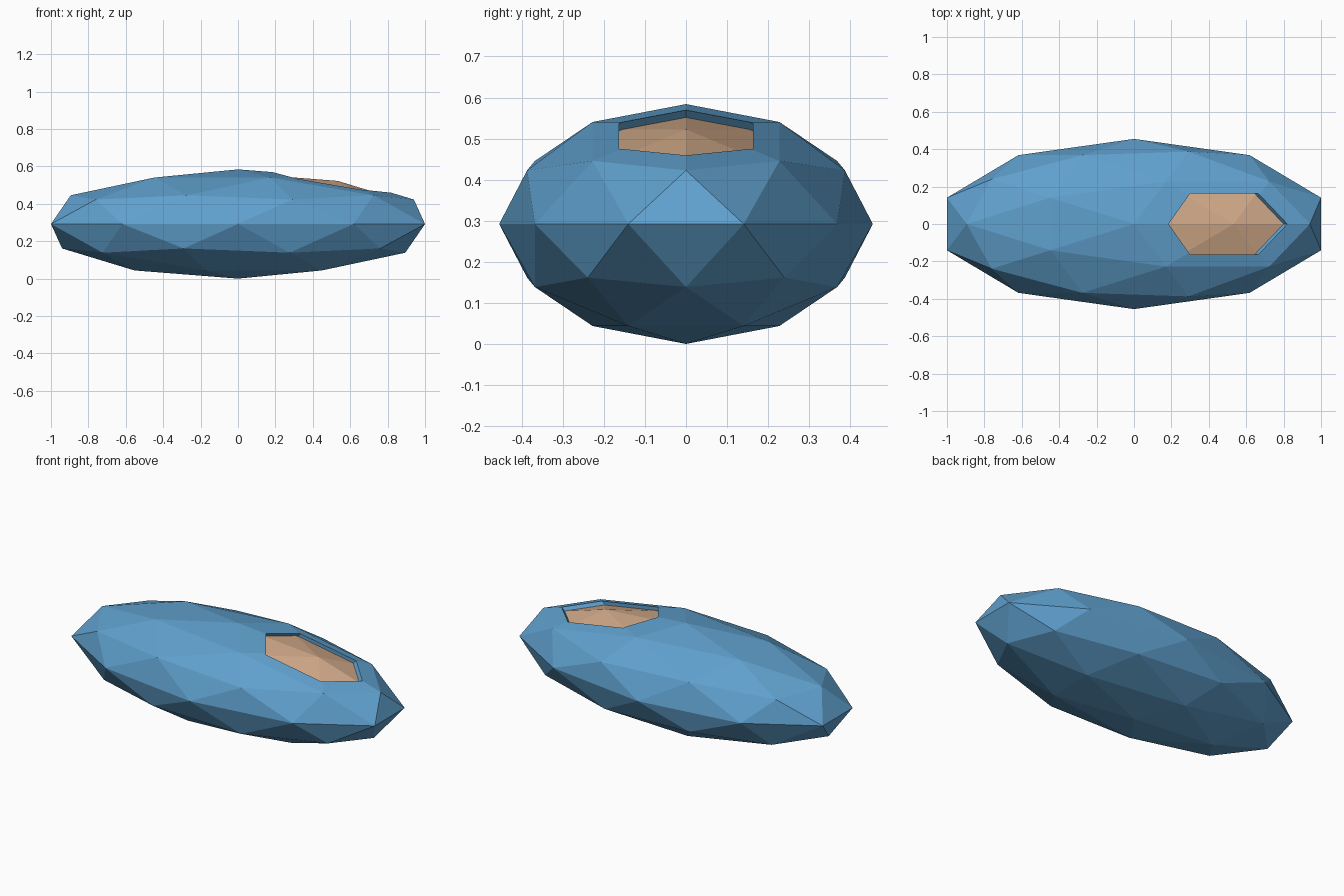
import bpy, bmesh
from mathutils import Vector

if "Cube" in bpy.data.objects:
    bpy.data.objects.remove(bpy.data.objects["Cube"])


def material(name, rgb):
    m = bpy.data.materials.new(name)
    m.diffuse_color = (*rgb, 1.0)
    m.use_nodes = True
    m.node_tree.nodes["Principled BSDF"].inputs["Base Color"].default_value = m.diffuse_color
    return m


# Hull: low-poly icosphere stretched into a flat pod
SIZE = Vector((1.0515, 0.455, 0.292))
bm = bmesh.new()
bmesh.ops.create_icosphere(bm, subdivisions=2, radius=1.0)
for v in bm.verts:
    v.co = Vector(a * b for a, b in zip(v.co, SIZE)) + Vector((0, 0, SIZE.z))

# Hexagonal cockpit outline seen from above (counter-clockwise)
W = 0.163
outline = [(0.185, 0), (0.30, -W), (0.665, -W), (0.82, 0), (0.665, W), (0.30, W)]
planes = []
for i, (x, y) in enumerate(outline):
    nx, ny = outline[(i + 1) % 6]
    planes.append((Vector((x, y, 0)), Vector((ny - y, x - nx, 0)).normalized()))


def faces_inside(limits):
    bm.normal_update()
    return [f for f in bm.faces if f.normal.z > 0 and all(
        (f.calc_center_median() - p).dot(n) < 0 for p, n in limits)]


# Cut the outline into the top of the hull, one side at a time
pool = [f for f in bm.faces if f.calc_center_median().z > SIZE.z]
for p, n in planes:
    pool = [f for f in pool if f.is_valid]
    geom = set(pool)
    for f in pool:
        geom.update(f.edges)
        geom.update(f.verts)
    res = bmesh.ops.bisect_plane(bm, geom=list(geom), dist=1e-5,
                                 plane_co=p, plane_no=n)
    found = {f for f in res["geom"] if isinstance(f, bmesh.types.BMFace)}
    found.update(f for f in pool if f.is_valid)
    pool = [f for f in found if (f.calc_center_median() - p).dot(n) < 0]

# Sink the cockpit panel below the hull and colour it
inside = faces_inside(planes)
res = bmesh.ops.extrude_face_region(bm, geom=inside)
new_verts = [g for g in res["geom"] if isinstance(g, bmesh.types.BMVert)]
new_faces = [g for g in res["geom"] if isinstance(g, bmesh.types.BMFace)]
old = [f for f in inside if f.is_valid and f not in new_faces]
if old:
    bmesh.ops.delete(bm, geom=old, context='FACES')
bmesh.ops.translate(bm, verts=new_verts, vec=(-0.02, 0, -0.018))
for f in bm.faces:
    f.material_index = 0
    f.smooth = False
for f in new_faces:
    f.material_index = 1
bmesh.ops.recalc_face_normals(bm, faces=bm.faces)

mesh = bpy.data.meshes.new("pod_hull")
bm.to_mesh(mesh)
bm.free()
mesh.materials.append(material("hull blue", (0.115, 0.35, 0.61)))
mesh.materials.append(material("panel tan", (0.64, 0.40, 0.25)))
hull = bpy.data.objects.new("pod_hull", mesh)
bpy.context.collection.objects.link(hull)
